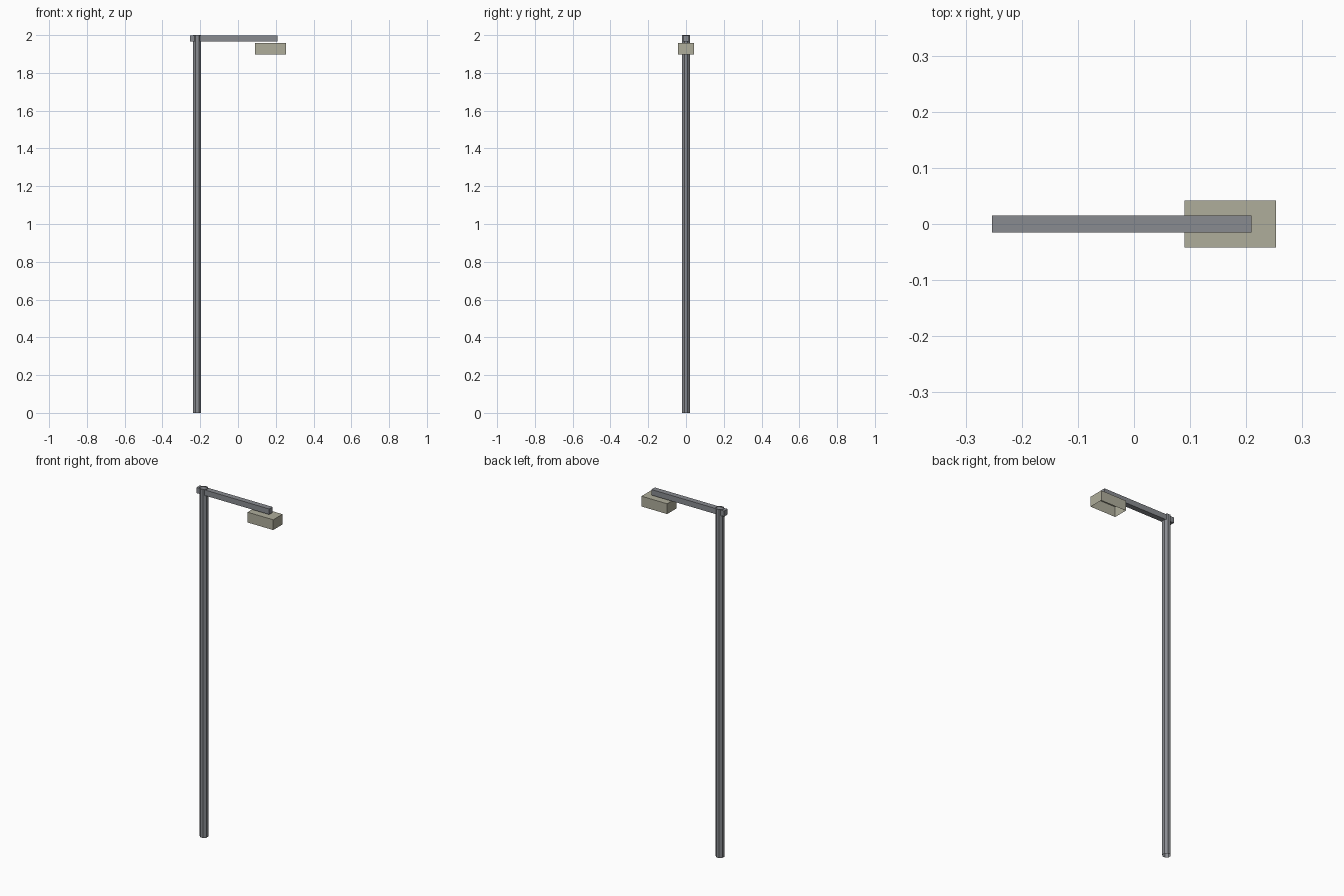
import bpy, bmesh, math
from mathutils import Matrix

if "Cube" in bpy.data.objects:
    bpy.data.objects.remove(bpy.data.objects["Cube"])


def finish(name, bm, colour):
    mesh = bpy.data.meshes.new(name)
    bm.to_mesh(mesh)
    bm.free()
    mat = bpy.data.materials.new(name + "_colour")
    mat.diffuse_color = colour
    mat.use_nodes = True
    mat.node_tree.nodes["Principled BSDF"].inputs["Base Color"].default_value = mat.diffuse_color
    mesh.materials.append(mat)
    obj = bpy.data.objects.new(name, mesh)
    bpy.context.collection.objects.link(obj)
    return obj


def box(name, x, y, z, colour, open_bottom=False):
    bm = bmesh.new()
    size = [b - a for a, b in (x, y, z)]
    centre = [(a + b) / 2 for a, b in (x, y, z)]
    bmesh.ops.create_cube(bm, size=1, matrix=Matrix.Translation(centre) @ Matrix.Diagonal((*size, 1)))
    if open_bottom:
        bm.normal_update()
        bottom = [f for f in bm.faces if f.normal.z < -0.9]
        bmesh.ops.delete(bm, geom=bottom, context='FACES_ONLY')
    return finish(name, bm, colour)


METAL = (0.25, 0.26, 0.28, 1)
LAMP = (0.43, 0.42, 0.33, 1)

# Eight-sided open tube pole, flat side to the front
bm = bmesh.new()
bmesh.ops.create_cone(bm, cap_ends=False, segments=8, radius1=0.0228, radius2=0.0228, depth=2,
                      matrix=Matrix.Translation((-0.216, 0, 1)) @ Matrix.Rotation(math.pi / 8, 4, 'Z'))
finish("pole", bm, METAL)

# Horizontal arm through the pole top
box("arm", (-0.253, 0.209), (-0.0155, 0.0155), (1.965, 1.997), METAL)

# Lamp housing hanging just below the arm, open underneath
box("lamp_housing", (0.09, 0.253), (-0.042, 0.042), (1.898, 1.957), LAMP, open_bottom=True)
